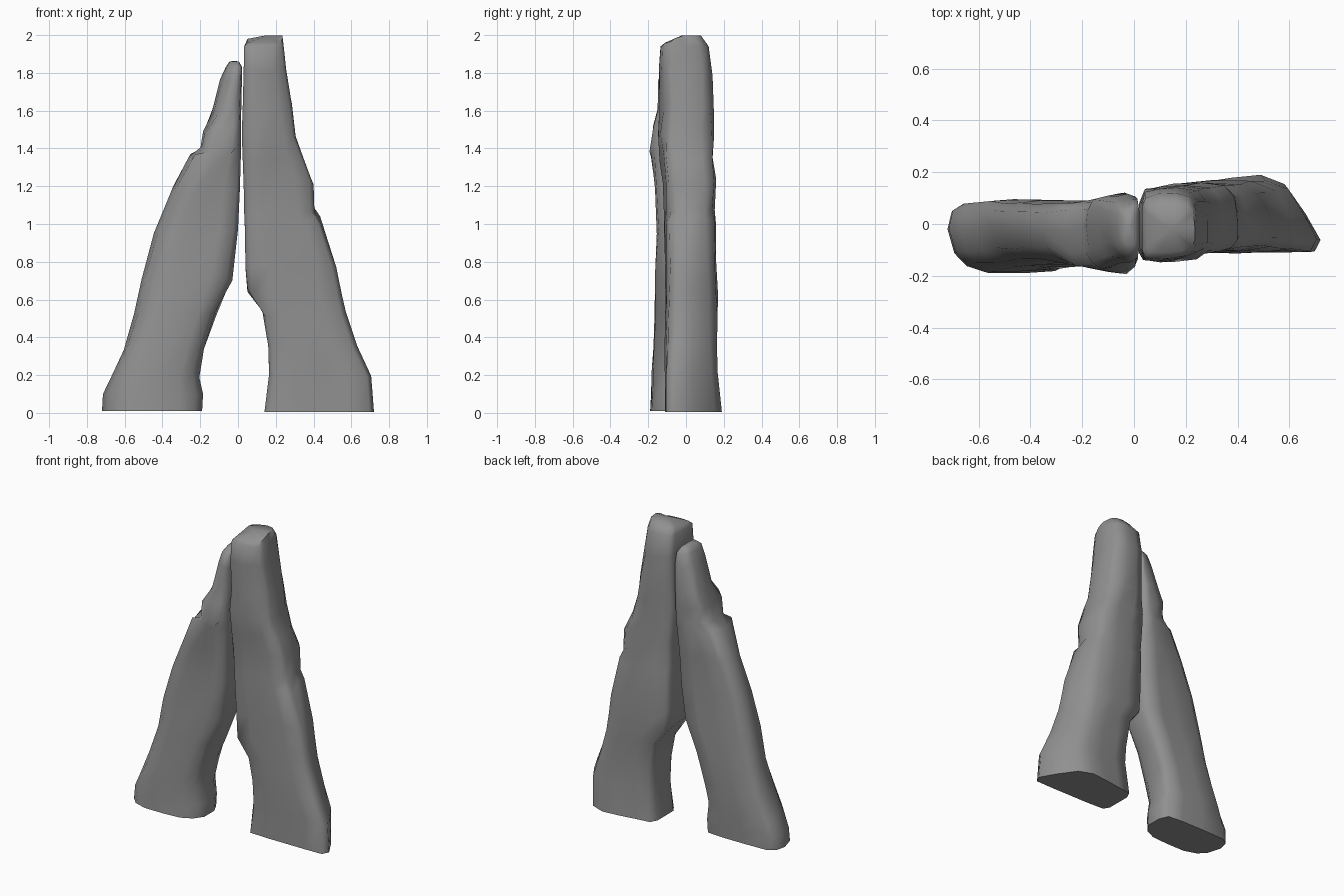
import bpy, bmesh, random
from math import exp

if "Cube" in bpy.data.objects:
    bpy.data.objects.remove(bpy.data.objects["Cube"])

random.seed(4)

# Dark stone colour
stone = bpy.data.materials.new("dark_stone")
stone.diffuse_color = (.28, .28, .28, 1)
stone.use_nodes = True
stone.node_tree.nodes["Principled BSDF"].inputs["Base Color"].default_value = stone.diffuse_color


def lerp(a, b, t):
    return a + (b - a) * t


def gauss(x, c, w):
    return exp(-((x - c) / w) ** 2)


def rock(name, levels, low, high, relief):
    """Loft a slab: levels are (z, x0, x1, y0, y1); outlines low/high are in 0..1 units."""
    bm = bmesh.new()
    rings = []
    for i, (z, x0, x1, y0, y1) in enumerate(levels):
        t = min(1, z / 1.1)
        ring = []
        for (ua, va), (ub, vb) in zip(low, high):
            u, v = lerp(ua, ub, t), lerp(va, vb, t)
            inner = 0 < i < len(levels) - 2
            j = (.011 if z > 1.1 else .006) if inner else 0
            x = lerp(x0, x1, u) + (random.uniform(-j, j) if 0.1 < u < 0.9 else 0)
            y = lerp(y0, y1, v) + random.uniform(-j, j) * .8 + relief(u, v, z)
            edge = .02 if inner and z > .15 else 0
            ring.append(bm.verts.new((x, y, z + random.uniform(-edge, edge))))
        rings.append(ring)
    for a, b in zip(rings, rings[1:]):
        n = len(a)
        for k in range(n):
            bm.faces.new((a[k], a[(k + 1) % n], b[(k + 1) % n], b[k]))
    bm.faces.new(rings[0][::-1])
    # Slightly domed crown
    centre = sum((v.co for v in rings[-1]), rings[-1][0].co * 0) / len(rings[-1])
    tip = bm.verts.new(centre)
    tip.co.z += .004
    for k, v in enumerate(rings[-1]):
        bm.faces.new((v, rings[-1][(k + 1) % len(rings[-1])], tip))
    bmesh.ops.recalc_face_normals(bm, faces=bm.faces)
    me = bpy.data.meshes.new(name)
    bm.to_mesh(me)
    bm.free()
    me.materials.append(stone)
    ob = bpy.data.objects.new(name, me)
    bpy.context.collection.objects.link(ob)
    bpy.ops.object.select_all(action='DESELECT')
    ob.select_set(True)
    bpy.context.view_layer.objects.active = ob
    bpy.ops.object.shade_smooth_by_angle(angle=1.25)
    return ob


# Outlines, counter-clockwise from the front left corner
left_low = [(0.0, .62), (.05, .28), (.14, .10), (.30, 0), (.55, 0), (.78, .03), (.92, .16),
            (1, .38), (1, .75), (.95, .97), (.75, 1), (.45, 1), (.12, .98), (.03, .86)]
left_high = [(0.0, .55), (.05, .28), (.16, .12), (.35, .03), (.55, 0), (.78, 0), (.95, .05),
             (1, .20), (1, .80), (.94, .97), (.72, 1), (.45, .97), (.15, .92), (.03, .80)]
right_low = [(0, .15), (.04, .02), (.25, 0), (.5, 0), (.75, 0), (.96, .01), (1, .16),
             (.90, .5), (.76, .88), (.60, 1), (.4, .96), (.2, .9), (.04, .86), (0, .7)]
right_high = [(0, .12), (.05, .02), (.25, 0), (.5, .01), (.75, .04), (.94, .12), (1, .25),
              (1, .5), (.97, .8), (.85, .95), (.6, 1), (.3, .99), (.05, .92), (0, .8)]


# Shallow grooves and bumps on the broad faces
def left_relief(u, v, z):
    if v < .4:
        return .03 * gauss(u, .55, .12) * gauss(z, 1.05, .25) - .012 * gauss(z, 1.3, .08)
    return -.02 * gauss(u, .5, .15) * gauss(z, 1.0, .4)


def right_relief(u, v, z):
    if v < .4:
        return .02 * gauss(u, .5, .2) * gauss(z, 1.25, .08)
    return -.012 * gauss(u, .4, .2) * gauss(z, 1.3, .15)


left_levels = [
    (.01, -.72, -.19, -.19, .085), (.10, -.715, -.185, -.185, .09),
    (.20, -.67, -.205, -.18, .095), (.35, -.605, -.18, -.175, .095),
    (.52, -.55, -.12, -.168, .095), (.72, -.51, -.03, -.165, .095),
    (.96, -.445, 0, -.16, .095), (1.18, -.355, .01, -.17, .10),
    (1.35, -.26, .015, -.178, .11), (1.40, -.20, .015, -.185, .115),
    (1.50, -.185, .015, -.175, .115), (1.60, -.14, .017, -.15, .11),
    (1.75, -.095, .02, -.14, .10), (1.83, -.065, .022, -.12, .08),
    (1.86, -.045, .005, -.08, .05)]
right_levels = [
    (.005, .14, .72, -.11, .19), (.20, .165, .705, -.11, .175),
    (.35, .16, .63, -.11, .168), (.52, .13, .57, -.11, .17),
    (.64, .05, .55, -.11, .17), (.78, .04, .52, -.112, .165),
    (1.02, .035, .438, -.115, .158), (1.07, .033, .405, -.115, .152),
    (1.22, .03, .40, -.125, .155), (1.35, .025, .345, -.135, .152),
    (1.47, .02, .305, -.145, .145), (1.62, .025, .285, -.135, .14),
    (1.80, .03, .255, -.14, .14), (1.94, .033, .242, -.135, .12),
    (1.98, .05, .235, -.11, .08)]

left = rock("left_leaning_stone", left_levels, left_low, left_high, left_relief)
right = rock("right_leaning_stone", right_levels, right_low, right_high, right_relief)

# Tilt the crown of the right stone so it peaks at 2 on the outer side
for v in right.data.vertices:
    if v.co.z > 1.97:
        v.co.z += .018 * min(1, (v.co.x - .05) / .12) * (1 if v.co.y > -.05 else 0)
        v.co.z -= .02 if v.co.y < -.08 else 0
